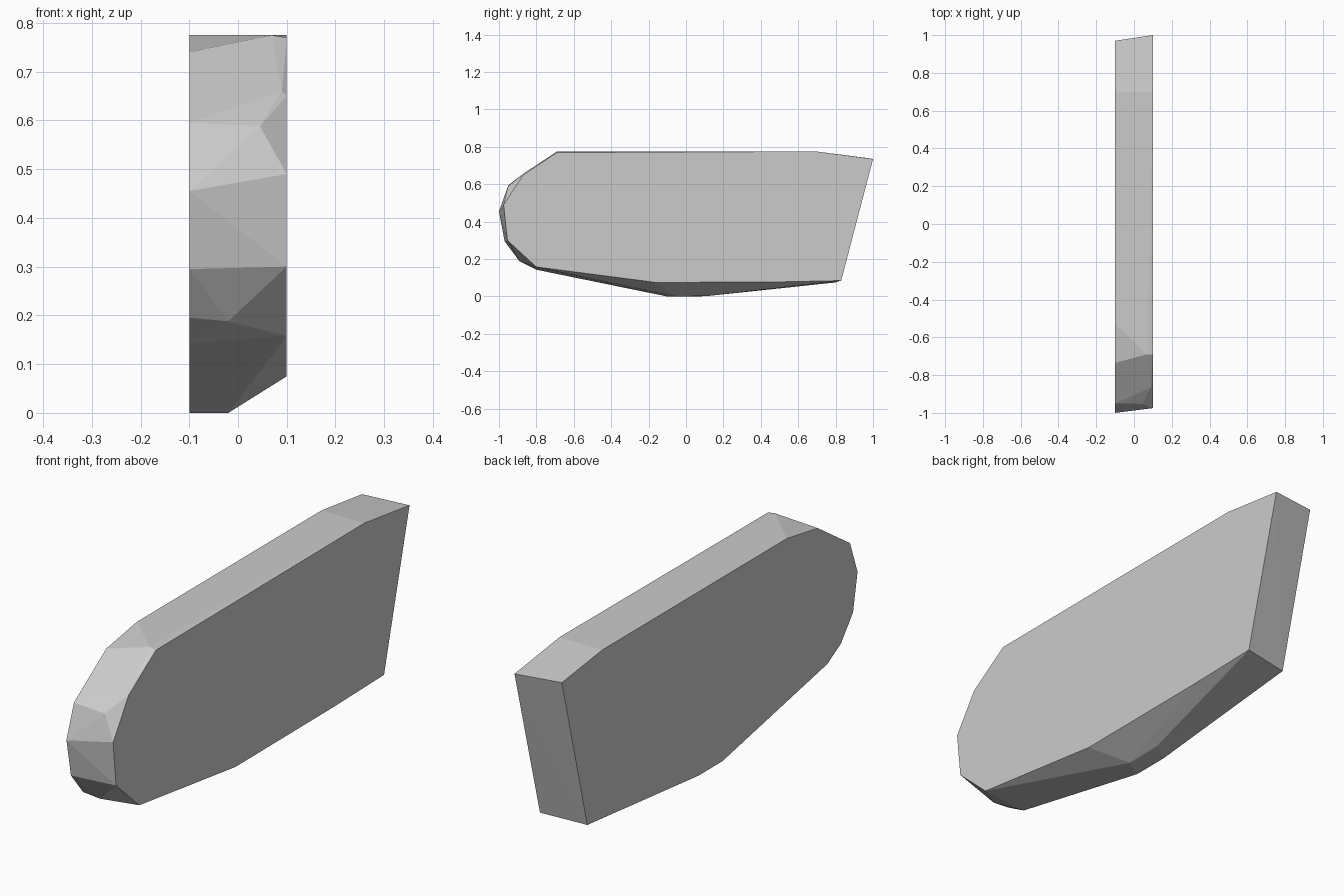
import bpy, bmesh

if "Cube" in bpy.data.objects:
    bpy.data.objects.remove(bpy.data.objects["Cube"])

HALF = 0.1  # half thickness of the slab

# Outlines as (y, z)
left_outline = [(0.97, 0.74), (0.70, 0.775), (-0.53, 0.775), (-0.735, 0.74),
                (-0.95, 0.595), (-1.0, 0.455), (-0.97, 0.295), (-0.89, 0.195),
                (-0.80, 0.143), (-0.10, 0.0), (0.06, 0.0), (0.80, 0.075)]
right_outline = [(1.0, 0.735), (0.70, 0.775), (-0.69, 0.77), (-0.87, 0.65),
                 (-0.975, 0.49), (-0.955, 0.30), (-0.80, 0.158),
                 (-0.16, 0.075), (0.50, 0.078), (0.83, 0.085)]
# Chipped corners between the two faces
chips = [(0.07, -0.69, 0.775), (0.09, -0.865, 0.66), (0.045, -0.952, 0.588),
         (-0.02, -0.89, 0.188), (-0.02, -0.05, 0.0), (-0.02, 0.12, 0.003)]

# Faceted slab: hull of both outlines and the chips
bm = bmesh.new()
points = ([(-HALF, y, z) for y, z in left_outline]
          + [(HALF, y, z) for y, z in right_outline] + chips)
for p in points:
    bm.verts.new(p)
hull = bmesh.ops.convex_hull(bm, input=bm.verts)
loose = [v for v in bm.verts if not v.link_faces]
bmesh.ops.delete(bm, geom=loose, context='VERTS')
bmesh.ops.dissolve_limit(bm, angle_limit=0.01, verts=bm.verts, edges=bm.edges)
bmesh.ops.recalc_face_normals(bm, faces=bm.faces)

mesh = bpy.data.meshes.new("stone_slab")
bm.to_mesh(mesh)
bm.free()
slab = bpy.data.objects.new("stone_slab", mesh)
bpy.context.collection.objects.link(slab)

# Plain grey
grey = bpy.data.materials.new("grey")
grey.diffuse_color = (0.6, 0.6, 0.6, 1)
grey.use_nodes = True
grey.node_tree.nodes["Principled BSDF"].inputs["Base Color"].default_value = grey.diffuse_color
mesh.materials.append(grey)
